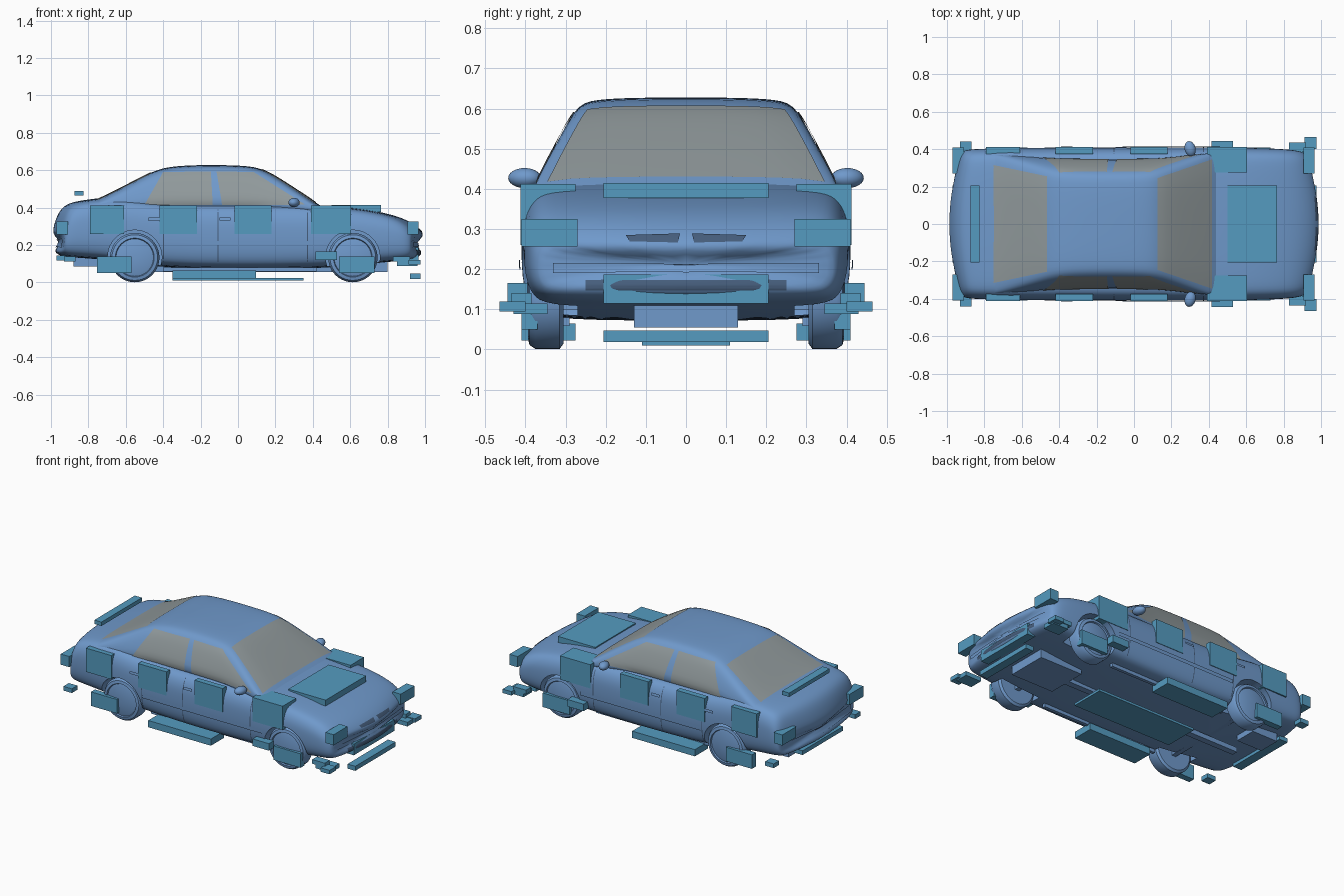
import bpy, bmesh, math
from mathutils import Vector
from mathutils.bvhtree import BVHTree

if "Cube" in bpy.data.objects:
    bpy.data.objects.remove(bpy.data.objects["Cube"])


def material(name, rgb):
    m = bpy.data.materials.new(name)
    m.diffuse_color = (*rgb, 1)
    m.use_nodes = True
    m.node_tree.nodes["Principled BSDF"].inputs["Base Color"].default_value = m.diffuse_color
    return m


PAINT = material("blue_paint", (0.16, 0.32, 0.60))
GLASS = material("grey_glass", (0.28, 0.32, 0.33))
BLOCK = material("teal_block", (0.09, 0.33, 0.53))
DARK = material("dark_blue", (0.06, 0.11, 0.20))


def make(name, verts, faces, mat, angle=35):
    me = bpy.data.meshes.new(name)
    me.from_pydata([tuple(v) for v in verts], [], faces)
    bm = bmesh.new()
    bm.from_mesh(me)
    bmesh.ops.recalc_face_normals(bm, faces=bm.faces)
    bm.to_mesh(me)
    bm.free()
    me.materials.append(mat)
    me.shade_smooth()
    me.set_sharp_from_angle(angle=math.radians(angle))
    ob = bpy.data.objects.new(name, me)
    bpy.context.collection.objects.link(ob)
    return ob


def loft(name, rings, mat):
    n = len(rings[0])
    faces = [tuple(range(n)), tuple(range((len(rings) - 1) * n, len(rings) * n))]
    for i in range(len(rings) - 1):
        for j in range(n):
            k = (j + 1) % n
            faces.append((i*n + j, i*n + k, (i+1)*n + k, (i+1)*n + j))
    return make(name, [p for r in rings for p in r], faces, mat)


def lathe(name, x, z, profile, mat, seg=40):
    rings = [[(x + r*math.cos(2*math.pi*i/seg), y, z + r*math.sin(2*math.pi*i/seg))
              for i in range(seg)] for y, r in profile]
    return loft(name, rings, mat)


def box(name, x0, x1, y0, y1, z0, z1, mat=BLOCK):
    return loft(name, [[(x, y0, z0), (x, y1, z0), (x, y1, z1), (x, y0, z1)]
                       for x in (x0, x1)], mat)


def pair(name, x0, x1, y0, y1, z0, z1, mat=BLOCK):
    for s, side in ((1, "left"), (-1, "right")):
        box(f"{name}_{side}", x0, x1, s*y0, s*y1, z0, z1, mat)


def full_ring(half):
    return half + [(x, -y, z) for x, y, z in half[-2:0:-1]]


def bake(ob):
    bpy.context.view_layer.update()
    dg = bpy.context.evaluated_depsgraph_get()
    me = bpy.data.meshes.new_from_object(ob.evaluated_get(dg))
    ob.modifiers.clear()
    ob.data = me
    me.shade_smooth()
    me.set_sharp_from_angle(angle=math.radians(40))
    return BVHTree.FromPolygons([v.co for v in me.vertices], [tuple(p.vertices) for p in me.polygons])


def patch(name, tree, axis, sign, quad, mat, lift=0.003, n=12):
    # quad corners lie in the plane across axis; the grid is dropped on the surface
    verts, faces = [], []
    a, b, c, d = (Vector(q) for q in quad)
    ray = Vector((0, 0, 0))
    ray[axis] = -sign
    for i in range(n + 1):
        for j in range(n + 1):
            u, v = i/n, j/n
            p = a.lerp(b, u).lerp(d.lerp(c, u), v)
            co = [p.x, p.y]
            co.insert(axis, 2*sign)
            hit, nor, _, _ = tree.ray_cast(Vector(co), ray)
            if hit is None:
                co[axis] = 0.4*sign
                hit, nor, _, _ = tree.find_nearest(Vector(co))
            if nor.dot(ray) > 0:
                nor = -nor
            verts.append(hit + nor*lift)
    for i in range(n):
        for j in range(n):
            k = i*(n+1) + j
            faces.append((k, k+1, k+n+2, k+n+1))
    return make(name, verts, faces, mat)


def rect(a0, a1, b0, b1):
    return [(a0, b0), (a1, b0), (a1, b1), (a0, b1)]


# Lower body: x, half width, bottom, top
stations = [(-1.0, .36, .175, .25), (-.985, .385, .155, .32), (-.955, .395, .14, .39),
            (-.91, .40, .135, .425), (-.83, .403, .13, .44), (-.70, .406, .12, .457),
            (-.55, .408, .10, .445), (-.38, .408, .078, .42), (0, .41, .07, .42),
            (.38, .41, .075, .417), (.48, .41, .08, .41), (.62, .408, .09, .40),
            (.76, .404, .105, .378), (.87, .398, .115, .35), (.94, .39, .12, .315),
            (.98, .375, .135, .28), (1.003, .35, .165, .245)]
shape = [(0, 0), (.82, 0), (.95, .08), (1, .3), (1, .6), (.985, .78), (.92, .94), (.8, .985), (.4, 1), (0, 1)]
rings = []
for x, w, zb, zt in stations:
    half = []
    for fy, fz in shape:
        bow = math.copysign(.065*fy*fy*x**4, x)
        half.append((x - bow, w*fy, zb + fz*(zt - zb)))
    rings.append(full_ring(half))
body = loft("lower_body", rings, PAINT)
body.modifiers.new("round", 'SUBSURF').levels = 2

# Wheel wells cut out of the body
AXLES = ((-.552, "rear"), (.614, "front"))
cutters = []
for x, end in AXLES:
    for s in (1, -1):
        c = lathe("wheel_well_cutter", x, .135, [(s*.27, .145), (s*.5, .145)], DARK)
        c.hide_render = True
        cutters.append(c)
        m = body.modifiers.new("well", 'BOOLEAN')
        m.operation, m.object, m.solver = 'DIFFERENCE', c, 'EXACT'
body_tree = bake(body)
for c in cutters:
    bpy.data.objects.remove(c)

# Cabin: x, roof height
rings = []
for x, zt in [(-.82, .42), (-.74, .447), (-.62, .508), (-.5, .571), (-.42, .608), (-.33, .623), (-.18, .629),
              (0, .626), (.09, .618), (.15, .597), (.22, .556), (.3, .505), (.38, .452), (.44, .411), (.5, .37)]:
    def side(z):
        return min(.378, .377 - (z - .41)*.54)
    zm, w = .36 + (zt - .36)*.5, side(zt - .02)
    rings.append(full_ring([(x, 0, .355), (x, .378, .355), (x, side(zm), zm), (x, w + .006, zt - .02),
                            (x, w*.85, zt - .004), (x, w*.4, zt), (x, 0, zt)]))
cabin = loft("cabin", rings, PAINT)
cabin.modifiers.new("round", 'SUBSURF').levels = 2
cabin_tree = bake(cabin)

# Windows
patch("windscreen", cabin_tree, 2, 1, [(.125, -.245), (.415, -.345), (.415, .345), (.125, .245)], GLASS)
patch("rear_window", cabin_tree, 2, 1, [(-.75, -.315), (-.465, -.255), (-.465, .255), (-.75, .315)], GLASS)
for s, side_name in ((1, "left"), (-1, "right")):
    patch("rear_door_window_" + side_name, cabin_tree, 1, s,
          [(-.50, .415), (-.135, .415), (-.145, .592), (-.40, .588)], GLASS)
    patch("front_door_window_" + side_name, cabin_tree, 1, s,
          [(-.085, .415), (.36, .415), (.085, .588), (-.115, .592)], GLASS)
    # Side trim, door seams and handles
    patch("side_trim_" + side_name, body_tree, 1, s, rect(-.39, .46, .2, .223), PAINT, .007)
    for i, x in enumerate((-.40, -.11, .37)):
        patch(f"door_seam_{i}_{side_name}", body_tree, 1, s, rect(x, x + .005, .11, .39), DARK, .001)
    for i, x in enumerate((-.45, -.07)):
        patch(f"door_handle_{i}_{side_name}", body_tree, 1, s, rect(x - .03, x + .03, .33, .345), PAINT, .009)
    # Grille openings
    patch("grille_" + side_name, body_tree, 0, 1,
          [(s*.02, .265), (s*.14, .268), (s*.15, .283), (s*.015, .287)], DARK, .003)
    # Door mirrors
    bm = bmesh.new()
    bmesh.ops.create_uvsphere(bm, u_segments=20, v_segments=12, radius=1)
    for v in bm.verts:
        v.co = Vector((.305 + v.co.x*.03 - abs(v.co.y + s)*.005, s*.402 + v.co.y*.041, .427 + v.co.z*.025))
    me = bpy.data.meshes.new("door_mirror_" + side_name)
    bm.to_mesh(me)
    bm.free()
    me.materials.append(PAINT)
    me.shade_smooth()
    bpy.context.collection.objects.link(bpy.data.objects.new(me.name, me))

# Bumper strips and intake
patch("front_intake", body_tree, 0, 1, rect(-.25, .25, .148, .172), DARK)
patch("front_bumper_strip", body_tree, 0, 1, rect(-.33, .33, .19, .215), PAINT, .006)
patch("rear_bumper_strip", body_tree, 0, -1, rect(-.33, .33, .185, .235), PAINT, .006)

# Wheels
for x, end in AXLES:
    for s, side_name in ((1, "left"), (-1, "right")):
        prof = [(.305, .08), (.305, .118), (.315, .132), (.375, .132), (.39, .122), (.394, .104),
                (.386, .1), (.39, .085), (.396, .03), (.396, .005)]
        lathe(f"{end}_wheel_{side_name}", x, .133, [(s*y, r) for y, r in prof], PAINT)
    # Axles
    box(f"{end}_axle", x - .015, x + .015, -.32, .32, .10, .13, PAINT)

# Underside parts
box("engine_tray", .50, .80, -.13, .13, .055, .12, PAINT)
box("exhaust_pipe", -.75, .5, -.02, .02, .055, .085, PAINT)
box("silencer", -.88, -.70, .08, .22, .085, .14, PAINT)
pair("floor_rail", -.4, .42, .29, .31, .058, .08, PAINT)

# Side panels and fender blocks
for name, x0, x1, y0 in (("quarter_panel", -.79, -.61, .375), ("rear_door_block", -.42, -.22, .375),
                         ("front_door_block", -.02, .18, .375), ("fender_block", .39, .605, .275)):
    pair(name, x0, x1, y0, .412, .26, .412)
# Blocks over wheels, sills, lamps and corners
pair("rear_wheel_block", -.755, -.57, .37, .41, .05, .14)
pair("front_wheel_block", .54, .73, .37, .41, .05, .14)
pair("sill_block", -.35, .095, .275, .41, .022, .065)
pair("headlight_block", .907, .965, .27, .41, .257, .325)
pair("tail_light_block", -.97, -.91, .27, .41, .257, .325)
pair("rear_corner_block", -.93, -.87, .385, .44, .113, .14)
pair("fender_vent_block", .415, .53, .395, .445, .12, .165)
pair("corner_fin_upper", .83, .92, .385, .435, .113, .14)
pair("corner_fin_lower", .85, .96, .345, .43, .088, .115)
pair("corner_fin_outer", .912, .975, .40, .465, .095, .12)
# Centre blocks
box("bonnet_block", .50, .765, -.205, .205, .377, .415)
box("rear_spoiler", -.875, -.825, -.205, .205, .465, .49)
box("front_bumper_block", .91, .965, -.205, .205, .115, .187)
box("rear_bumper_block", -.97, -.91, -.205, .205, .118, .145)
box("front_splitter", .92, .975, -.205, .205, .018, .047)
box("underfloor_plate", -.35, .35, -.11, .11, .01, .025)
